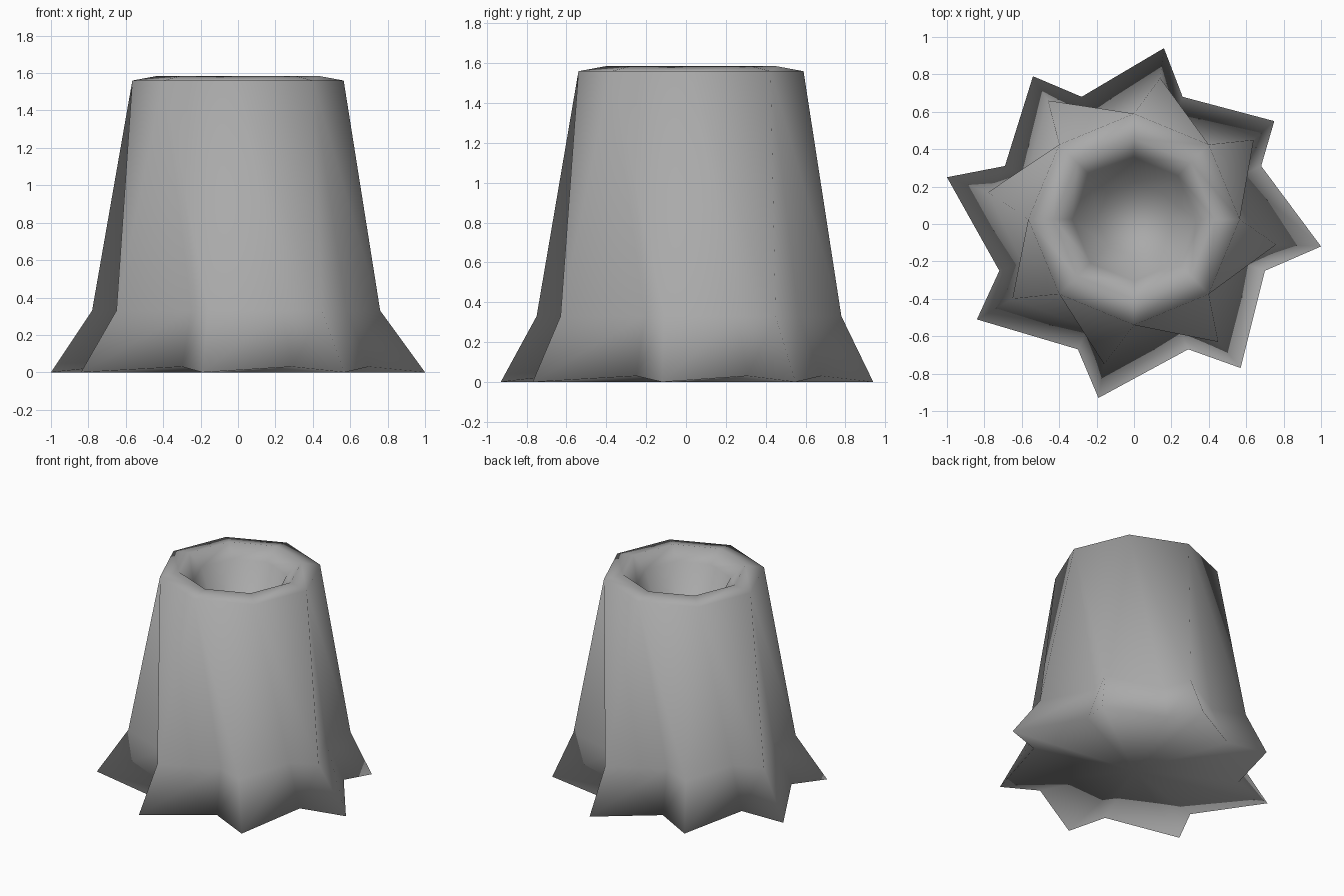
import bpy, bmesh
from math import cos, sin, radians

if "Cube" in bpy.data.objects:
    bpy.data.objects.remove(bpy.data.objects["Cube"])

bm = bmesh.new()
N = 8

def ring(r, z, cy=0.025):
    return [bm.verts.new((r * cos(radians(45 * i)), cy + r * sin(radians(45 * i)), z)) for i in range(N)]

def bridge(a, b):
    for i in range(N):
        j = (i + 1) % N
        bm.faces.new((a[i], a[j], b[j], b[i]))

# Root flare: tips, notches between them, shoulder corners and grooves above
# (each list runs anticlockwise, notch i follows tip i)
tips = [(1, -.12), (.75, .55), (.16, .94), (-.54, .79), (-1, .25), (-.84, -.51), (-.19, -.93), (.57, -.77)]
notches = [(.68, .31), (.26, .68), (-.28, .68), (-.69, .31), (-.72, -.25), (-.30, -.67), (.29, -.67), (.70, -.25)]
shoulder = [(.76, -.11), (.64, .45), (.14, .78), (-.46, .66), (-.78, .17), (-.65, -.40), (-.16, -.75), (.45, -.63)]
tip = [bm.verts.new((x, y, 0)) for x, y in tips]
notch = [bm.verts.new((x, y, .03)) for x, y in notches]
mid = [bm.verts.new((x, y, .33)) for x, y in shoulder]
groove = [bm.verts.new((x * .83, y * .83, .33)) for x, y in notches]
base = bm.verts.new((0, 0, 0))
top = ring(.565, 1.56)
for i in range(N):
    j = (i + 1) % N
    for f in ((tip[i], notch[i], groove[i], mid[i]), (notch[i], tip[j], mid[j], groove[i]),
              (tip[i], base, notch[i]), (notch[i], base, tip[j]),
              (mid[i], groove[i], top[i]), (groove[i], mid[j], top[i]), (mid[j], top[j], top[i])):
        bm.faces.new(f)

# Chamfered rim and funnel-shaped hollow
rings = [top, ring(.43, 1.585), ring(.33, 1.50), ring(.2, 1.15)]
for a, b in zip(rings, rings[1:]):
    bridge(a, b)
bm.faces.new(rings[-1])

bmesh.ops.recalc_face_normals(bm, faces=bm.faces)
for f in bm.faces:
    f.smooth = True
me = bpy.data.meshes.new("hollow_stump")
bm.to_mesh(me)
bm.free()
mat = bpy.data.materials.new("dull_grey")
mat.diffuse_color = (.4, .4, .4, 1)
mat.use_nodes = True
mat.node_tree.nodes["Principled BSDF"].inputs["Base Color"].default_value = mat.diffuse_color
me.materials.append(mat)
bpy.context.collection.objects.link(bpy.data.objects.new("hollow_stump", me))
